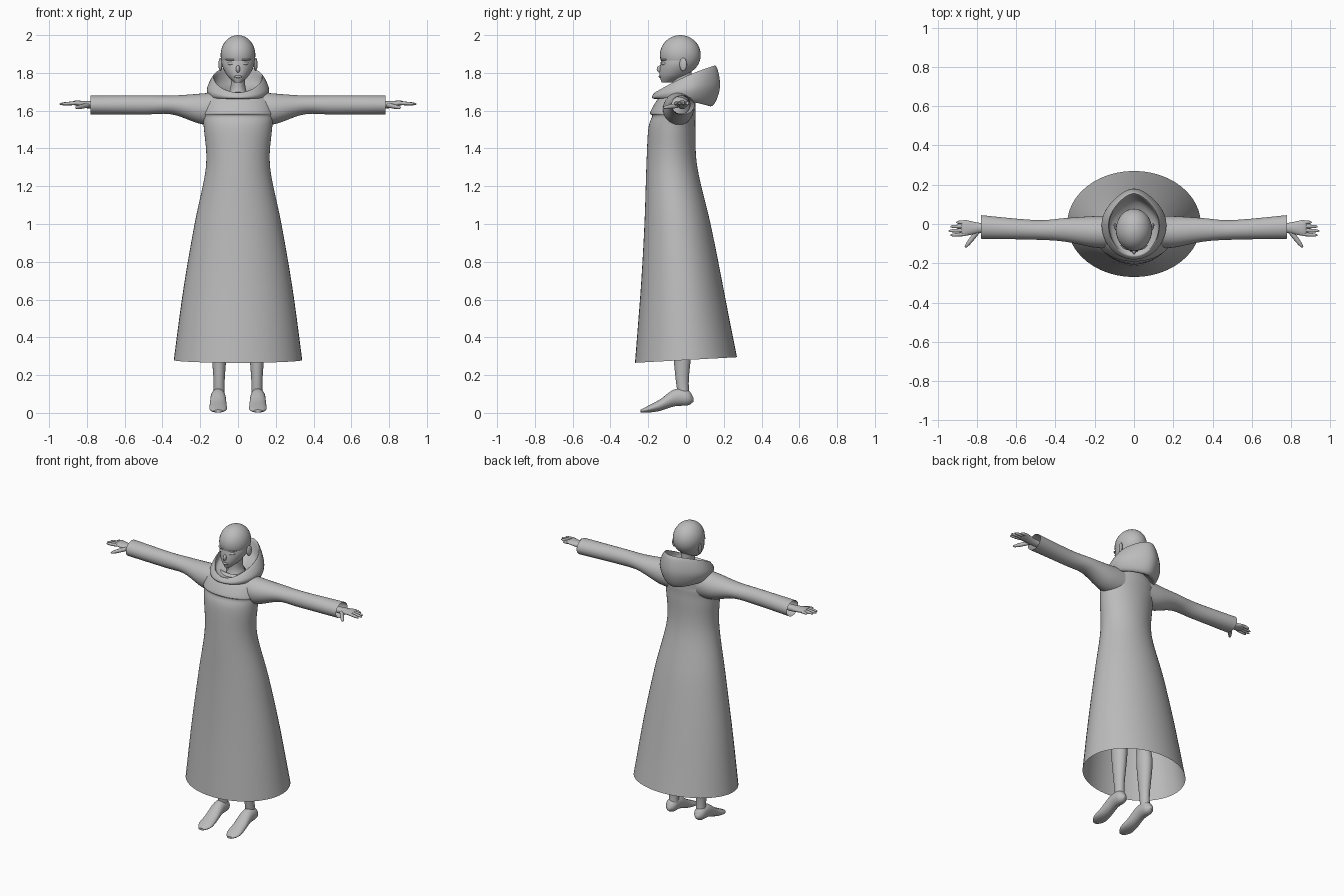
import bpy
import math
from mathutils import Vector

cube = bpy.data.objects.get("Cube")
if cube:
    bpy.data.objects.remove(cube, do_unlink=True)

clay = bpy.data.materials.new("grey_clay")
clay.use_nodes = True
clay.diffuse_color = (.5, .5, .5, 1)
clay.node_tree.nodes["Principled BSDF"].inputs["Base Color"].default_value = clay.diffuse_color


def spline(rows, steps):
    """Smooth a list of number rows with a Catmull-Rom curve."""
    smooth = []
    last = len(rows) - 1
    for i in range(last):
        before, start, end, after = rows[max(i - 1, 0)], rows[i], rows[i + 1], rows[min(i + 2, last)]
        for k in range(steps):
            t = k / steps
            smooth.append([
                b + t / 2 * (c - a + t * (2 * a - 5 * b + 4 * c - d + t * (3 * (b - c) + d - a)))
                for a, b, c, d in zip(before, start, end, after)])
    return smooth + [list(rows[last])]


def loft(name, rows, ring, sides=32, caps=False, mirror=False, shape=None):
    """Skin a tube; ring(*row) gives a centre and two half-axis vectors."""
    verts, faces = [], []
    rings = spline(rows, 6)
    for row in rings:
        centre, across_axis, up_axis = (Vector(part) for part in ring(*row))
        for k in range(sides):
            angle = math.tau * k / sides
            point = centre + across_axis * math.cos(angle) + up_axis * math.sin(angle)
            verts.append(shape(point, angle) if shape else point)
    for r in range(len(rings) - 1):
        for k in range(sides):
            here, there = r * sides, (r + 1) * sides
            following = (k + 1) % sides
            faces.append((here + k, here + following, there + following, there + k))
    if caps:
        faces.append(tuple(reversed(range(sides))))
        faces.append(tuple(range(len(verts) - sides, len(verts))))
    mesh = bpy.data.meshes.new(name)
    mesh.from_pydata(verts, [], faces)
    obj = bpy.data.objects.new(name, mesh)
    bpy.context.collection.objects.link(obj)
    finish(obj, mirror)


def finish(obj, mirror):
    """Give an object its material, its mirrored twin and smooth shading."""
    obj.data.materials.append(clay)
    if mirror:
        obj.modifiers.new("Mirror", "MIRROR")
    bpy.ops.object.select_all(action="DESELECT")
    obj.select_set(True)
    bpy.context.view_layer.objects.active = obj
    bpy.ops.object.shade_smooth_by_angle(angle=math.radians(50))


def blob(name, location, size, turn=0, mirror=False):
    """Add an ellipsoid turned about the vertical."""
    bpy.ops.mesh.primitive_uv_sphere_add(segments=32, ring_count=20, location=location, rotation=(0, 0, turn))
    obj = bpy.context.object
    obj.name = name
    obj.scale = size
    bpy.ops.object.transform_apply(location=True, rotation=True, scale=True)
    finish(obj, mirror)


def level(z, front, back, half_width):
    return (0, (front + back) / 2, z), (half_width, 0, 0), (0, (back - front) / 2, 0)


def arm_ring(x, y, z, depth, height):
    return (x, y, z), (0, depth, 0), (0, 0, height)


def leg_ring(z, y, width, depth):
    return (.1, y, z), (width, 0, 0), (0, depth, 0)


def foot_ring(y, z, width, height):
    return (.105, y, z), (-width, 0, 0), (0, 0, height)


# Long robe with a slanted open hem and a small chest fold
def slant_hem(point, angle):
    point.z += point.y * max(0, .5 - point.z) / 4
    return point


loft("robe", [
    (.28, -.27, .27, .34), (.65, -.24, .2, .29), (1, -.22, .13, .23), (1.3, -.21, .06, .17),
    (1.5, -.2, .05, .18), (1.57, -.18, .05, .19), (1.59, -.19, .05, .19),
    (1.66, -.15, .05, .17), (1.7, -.1, .03, .1)], level, sides=48, shape=slant_hem)

# Sleeves with open cuffs
loft("sleeves", [
    (.1, -.04, 1.61, .08, .09), (.2, -.04, 1.61, .08, .08), (.35, -.03, 1.63, .06, .05),
    (.5, -.03, 1.63, .05, .05), (.78, -.015, 1.63, .06, .05)], arm_ring, mirror=True)

# Hands: palm, fingers and thumb
loft("palms", [
    (.7, -.02, 1.63, .025, .02), (.78, -.02, 1.63, .025, .02), (.86, -.02, 1.64, .04, .013),
    (.88, -.02, 1.64, .03, .005)], arm_ring, caps=True, mirror=True)


def digit(name, root, tip, radius):
    root, tip = Vector(root), Vector(tip)
    direction = (tip - root).normalized()
    side = direction.cross((0, 0, 1)).normalized()
    up = side.cross(direction)

    def ring(t):
        width = radius * math.sqrt(max(0, 1 - t ** 4)) + radius / 20
        return root.lerp(tip, t), side * -width, up * width

    loft(name, [(0,), (.8,), (1,)], ring, sides=12, caps=True, mirror=True)


for i, finger in enumerate(("little", "ring", "middle", "index")):
    spread = .008 - .02 * i
    digit(finger + "_fingers", (.86, spread, 1.64), (.945 - .01 * (i - 2) ** 2, spread * 1.1, 1.635), .009)
digit("thumbs", (.79, -.03, 1.63), (.86, -.12, 1.615), .012)

# Head: round skull, tapering jaw and neck
blob("skull", (0, -.03, 1.895), (.092, .108, .105))
loft("jaw", [
    (1.92, -.12, .06, .08), (1.85, -.135, .06, .087), (1.79, -.14, .01, .06),
    (1.75, -.13, -.07, .02)], level, caps=True)
loft("neck", [(1.66, -.09, .05, .07), (1.72, -.07, .03, .04), (1.82, -.08, .03, .04)], level)

# Face details
blob("nose", (0, -.135, 1.82), (.011, .02, .02))
blob("lips", (0, -.137, 1.78), (.02, .008, .007))
blob("eyelids", (.037, -.117, 1.85), (.02, .012, .01), .4, True)
blob("brows", (.04, -.118, 1.87), (.03, .012, .005), .4, True)
blob("ears", (.093, -.015, 1.845), (.009, .02, .035), -.3, True)


# Lowered hood: sagging outside, rim tilted up to the back, hollow inside
def hood_shape(point, angle):
    point.z += point.y * (point.z - 1.67) * 4.5 + .012 * math.cos(angle) ** 2
    point.x *= 1 - .3 * max(0, math.sin(angle)) ** 2
    return point


loft("hood", [
    (1.69, -.1, .05, .09), (1.64, -.17, .13, .14), (1.7, -.18, .18, .165), (1.77, -.165, .155, .13),
    (1.72, -.14, .12, .12), (1.69, -.08, .04, .06)], level, sides=48, shape=hood_shape)

# Legs and bare feet
loft("legs", [
    (.08, -.01, .03, .03), (.18, -.02, .03, .035), (.4, -.02, .045, .055), (.55, -.03, .04, .05),
    (1, -.06, .07, .08)], leg_ring, caps=True, mirror=True)
loft("feet", [
    (.04, .07, .01, .01), (.01, .08, .035, .04), (-.06, .08, .04, .045), (-.14, .04, .045, .03),
    (-.2, .02, .045, .018), (-.24, .01, .02, .007)], foot_ring, caps=True, mirror=True)
